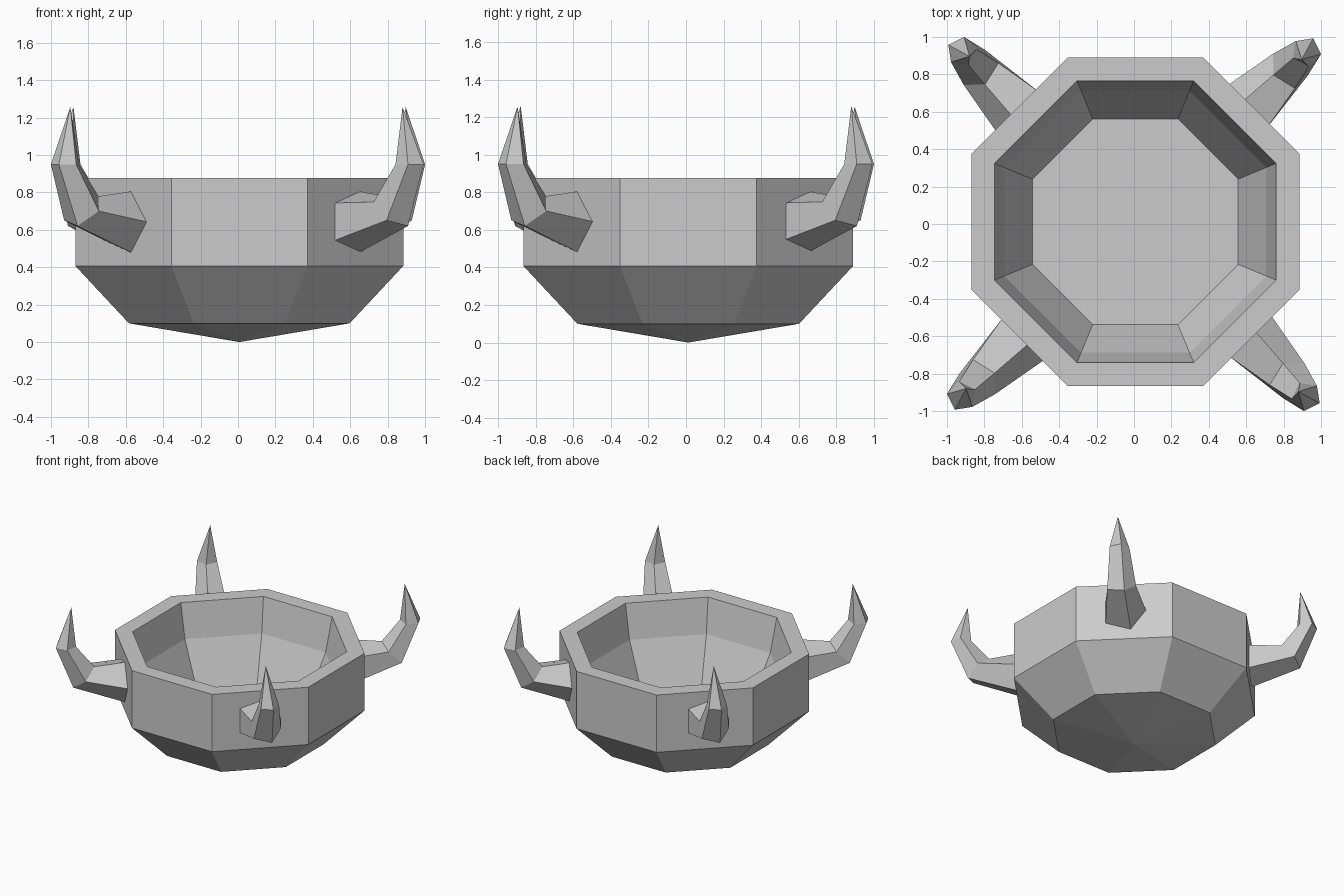
import bpy, bmesh
from math import sin, cos, pi, radians, sqrt
from mathutils import Vector

if "Cube" in bpy.data.objects:
    bpy.data.objects.remove(bpy.data.objects["Cube"])


def finish(name, bm):
    bmesh.ops.recalc_face_normals(bm, faces=bm.faces[:])
    mesh = bpy.data.meshes.new(name)
    bm.to_mesh(mesh)
    bm.free()
    obj = bpy.data.objects.new(name, mesh)
    bpy.context.collection.objects.link(obj)
    return obj


def bridge(bm, a, b):
    n = len(a)
    for i in range(n):
        j = (i + 1) % n
        bm.faces.new((a[i], a[j], b[j], b[i]))


def fan(bm, ring, point):
    tip = bm.verts.new(point)
    for i in range(len(ring)):
        bm.faces.new((ring[i], ring[(i + 1) % len(ring)], tip))


# Octagonal bowl: (distance to flat side, height), from the underside to the inner floor
profile = [(0.59, 0.10), (0.877, 0.407), (0.877, 0.877),
           (0.753, 0.877), (0.70, 0.60), (0.55, 0.25)]
cx, cy = 0.007, 0.012
bm = bmesh.new()
rings = []
for apothem, z in profile:
    r = apothem / cos(pi / 8)
    rings.append([bm.verts.new((cx + r * cos(pi / 8 + i * pi / 4),
                                cy + r * sin(pi / 8 + i * pi / 4), z)) for i in range(8)])
for a, b in zip(rings, rings[1:]):
    bridge(bm, a, b)
fan(bm, rings[0], (cx, cy, 0))
bm.faces.new(rings[-1])
finish("bowl", bm)

# Four curved pentagonal horns: (radial distance, height, section radius, section tilt)
sections = [(0.85, 0.64, 0.175, 0), (1.17, 0.70, 0.118, 45), (1.303, 0.95, 0.08, 90)]
for k, label in enumerate(("back_right", "back_left", "front_left", "front_right")):
    angle = radians(45 + 90 * k)
    out = Vector((cos(angle), sin(angle), 0))
    side = Vector((-sin(angle), cos(angle), 0))
    up = Vector((0, 0, 1))
    bm = bmesh.new()
    rings = []
    for rho, z, r, tilt in sections:
        t = radians(tilt)
        normal = up * cos(t) - out * sin(t)
        centre = out * rho + up * z
        rings.append([bm.verts.new(centre + side * r * cos(i * 2 * pi / 5)
                                   + normal * r * sin(i * 2 * pi / 5)) for i in range(5)])
    for a, b in zip(rings, rings[1:]):
        bridge(bm, a, b)
    bm.faces.new(rings[0])
    fan(bm, rings[-1], out * 1.256 + side * -0.012 + up * 1.257)
    finish("horn_" + label, bm)
